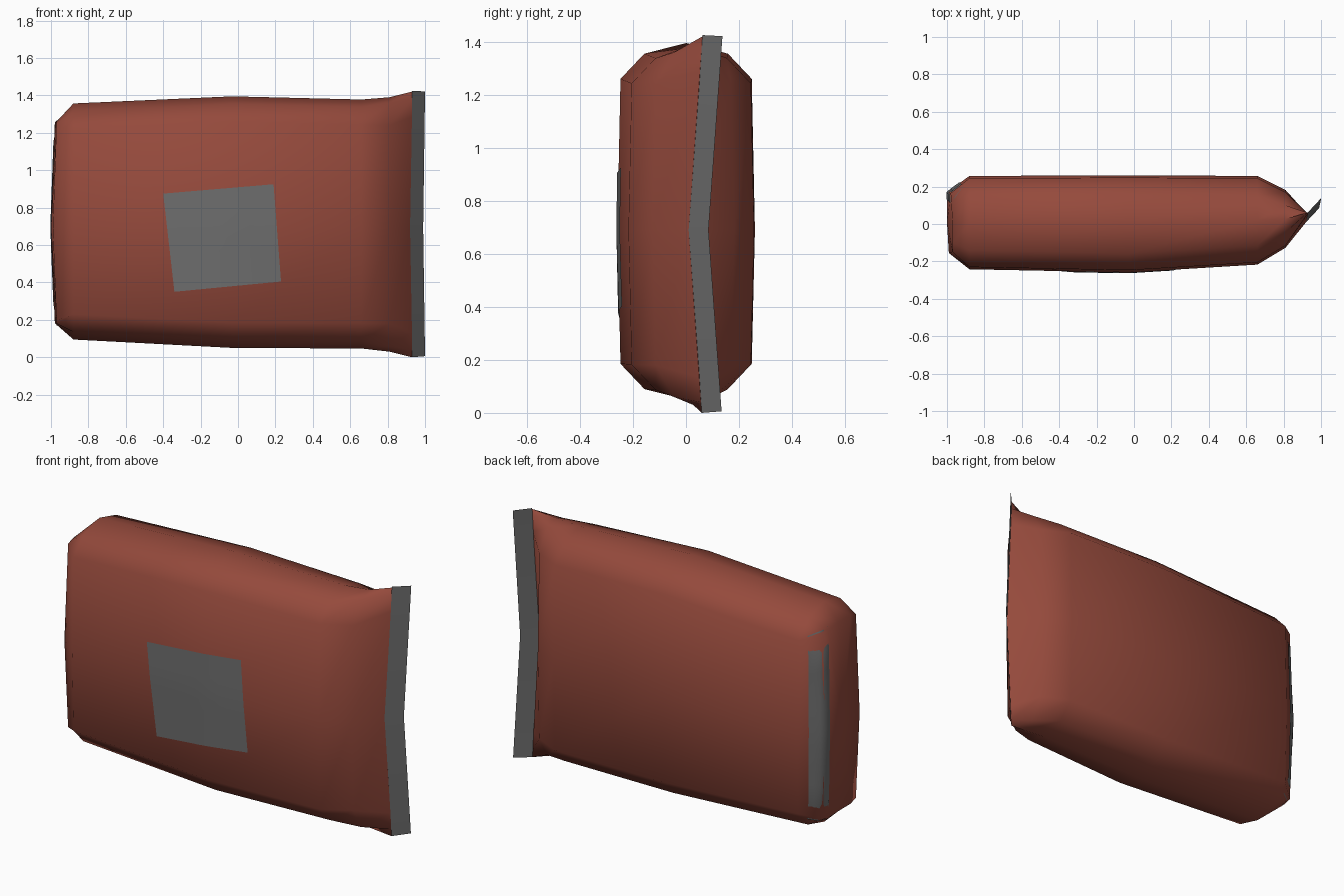
import bpy, bmesh
from mathutils import Vector
from mathutils.bvhtree import BVHTree

if "Cube" in bpy.data.objects:
    bpy.data.objects.remove(bpy.data.objects["Cube"])


def material(name, rgb):
    m = bpy.data.materials.new(name)
    m.diffuse_color = (*rgb, 1)
    m.use_nodes = True
    m.node_tree.nodes["Principled BSDF"].inputs["Base Color"].default_value = m.diffuse_color
    return m


RED = material("brick red", (0.30, 0.068, 0.045))
GREY = material("grey", (0.155, 0.155, 0.155))
MID = 0.69


def finish(name, bm, mat, angle=1.0):
    me = bpy.data.meshes.new(name)
    bm.to_mesh(me)
    bm.free()
    me.materials.append(mat)
    ob = bpy.data.objects.new(name, me)
    bpy.context.collection.objects.link(ob)
    bpy.ops.object.select_all(action='DESELECT')
    ob.select_set(True)
    bpy.context.view_layer.objects.active = ob
    bpy.ops.object.shade_smooth_by_angle(angle=angle)
    return ob


def seam_y(z):
    return 0.01 + 0.05 * abs(z - MID) / 0.7


def ring(x, yf, yb, lo, hi, c=0.135, e=0.04, cy=0.09, bulge=0.012, dx=0.0):
    """Chamfered cross-section, listed up the front and down the back."""
    ym = (yf + yb) / 2
    front = [(yf + cy, lo + e), (yf, lo + c), (yf - bulge, MID),
             (yf, hi - c), (yf + cy, hi - e)]
    back = [(yb - cy, hi - e), (yb, hi - c), (yb + bulge, MID),
            (yb, lo + c), (yb - cy, lo + e)]
    pts = front + [(ym, hi)] + back + [(ym, lo)]
    return [Vector((x + (dx if z == MID else 0), y, z)) for y, z in pts]


# Bag body: lofted from the flat left end to the pinched seam
end = ring(-0.97, -0.15, 0.165, 0.18, 1.26, 0.015, 0, 0.05, 0.005, -0.02)
for p in end:
    p.x -= max(0, p.y) * 0.06
pinch = ring(0.93, 0, 0, 0.0, 1.42, 0.135, 0.04, 0, 0, -0.01)
for p in pinch:
    p.y = seam_y(p.z)
sections = [
    end,
    ring(-0.88, -0.23, 0.245, 0.095, 1.357),
    ring(-0.03, -0.247, 0.248, 0.05, 1.395),
    ring(0.66, -0.205, 0.245, 0.047, 1.378),
    ring(0.81, -0.115, 0.17, 0.03, 1.39, 0.15, 0.03, 0.07),
    pinch,
]
bm = bmesh.new()
rows = [[bm.verts.new(p) for p in s] for s in sections]
n = len(end)
for a, b in zip(rows, rows[1:]):
    for i in range(n):
        j = (i + 1) % n
        bm.faces.new((a[i], a[j], b[j], b[i]))
tip = bm.verts.new((-1.0, 0.01, MID))
for i in range(n):
    bm.faces.new((tip, rows[0][(i + 1) % n], rows[0][i]))
bmesh.ops.remove_doubles(bm, verts=bm.verts, dist=0.0005)
bmesh.ops.recalc_face_normals(bm, faces=bm.faces)
tree = BVHTree.FromBMesh(bm)
finish("bag_body", bm, RED)


def label(name, corners, direction, nu, nv, lift=0.005):
    """Thin plate draped on the body by rays shot from a quad."""
    d = Vector(direction).normalized()
    a, b, c, e = [Vector(p) for p in corners]
    bm = bmesh.new()
    grid = []
    for i in range(nu + 1):
        row = []
        for k in range(nv + 1):
            p = a.lerp(b, i / nu).lerp(e.lerp(c, i / nu), k / nv)
            hit = tree.ray_cast(p - d, d)[0] or p
            row.append(bm.verts.new(hit - d * lift))
        grid.append(row)
    for i in range(nu):
        for k in range(nv):
            bm.faces.new((grid[i][k], grid[i + 1][k],
                          grid[i + 1][k + 1], grid[i][k + 1]))
    return finish(name, bm, GREY)


# Front label, slightly tilted
label("front_label", [(-0.34, -0.3, 0.35), (0.23, -0.3, 0.405),
                      (0.19, -0.3, 0.925), (-0.40, -0.3, 0.875)], (0, 1, 0), 8, 8)
# Narrow label on the rear left edge
label("edge_label", [(-0.935, 0.225, 0.19), (-0.99, 0.12, 0.17),
                     (-0.99, 0.12, 1.27), (-0.935, 0.225, 1.24)],
      (0.75, -0.66, 0), 4, 10)

# Flat crimped seam strip, bent at mid height
bm = bmesh.new()
rows = []
for z in (0.0, MID, 1.425):
    dx = -0.01 if z == MID else 0
    y = seam_y(z)
    lift = 0.006 if z == 0 else -0.004 if z > 1 else 0
    rows.append([bm.verts.new((0.93 + dx, y, z)),
                 bm.verts.new((1.0 + dx, y + 0.075, z + lift))])
for a, b in zip(rows, rows[1:]):
    bm.faces.new((a[0], a[1], b[1], b[0]))
finish("seam_strip", bm, GREY, 0.1)
